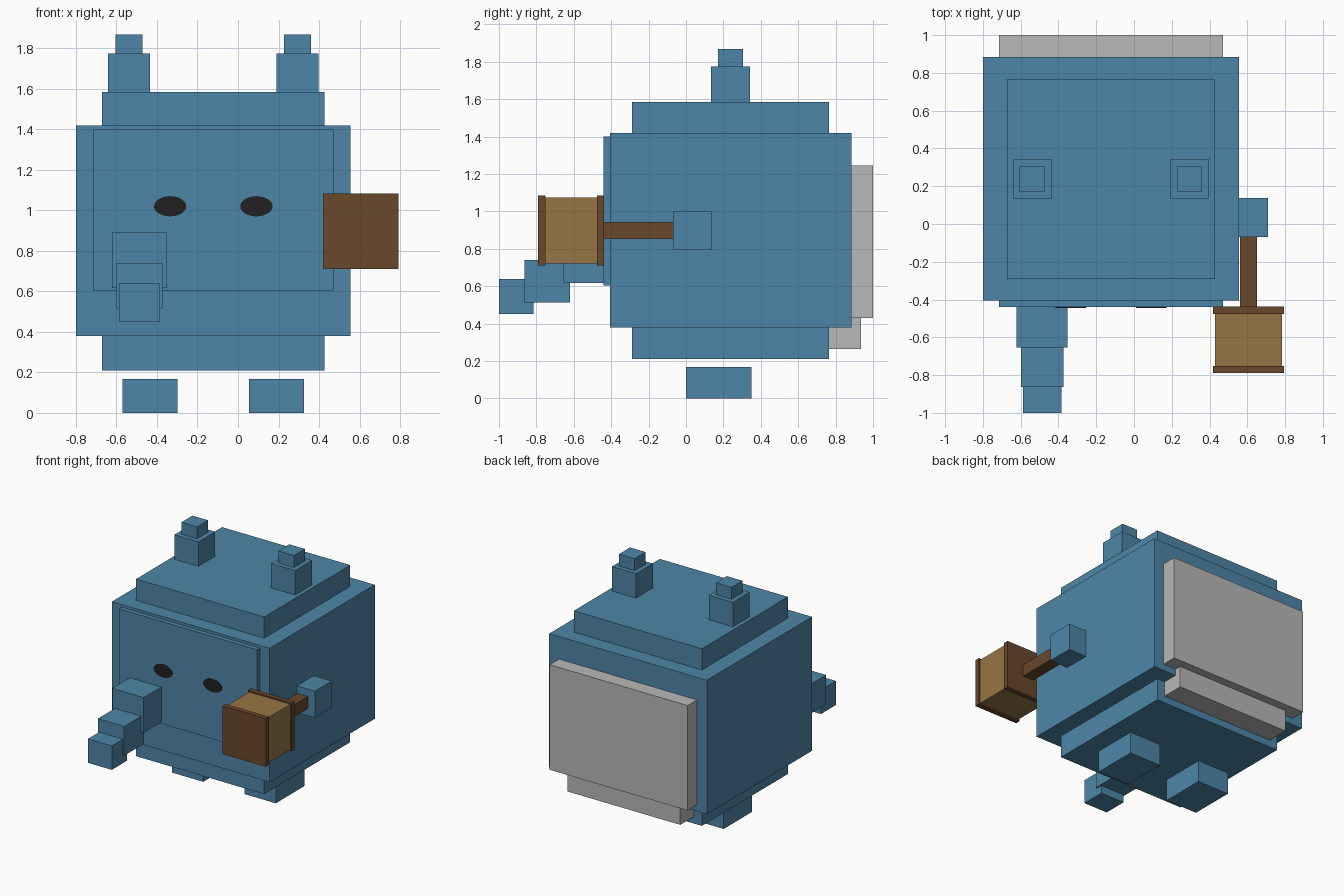
import bpy, bmesh, math

if "Cube" in bpy.data.objects:
    bpy.data.objects.remove(bpy.data.objects["Cube"])

CX = -0.122  # symmetry plane of the creature's body


def mat(name, rgb):
    m = bpy.data.materials.new(name)
    m.diffuse_color = (*rgb, 1.0)
    m.use_nodes = True
    m.node_tree.nodes["Principled BSDF"].inputs["Base Color"].default_value = m.diffuse_color
    return m


BLUE = mat("blue", (0.076, 0.239, 0.392))
GREY = mat("light_grey", (0.48, 0.48, 0.485))
BROWN = mat("dark_brown", (0.141, 0.065, 0.024))
TAN = mat("tan_wood", (0.305, 0.181, 0.061))
BLACK = mat("black", (0.015, 0.015, 0.015))


def finish(bm, name, m):
    bmesh.ops.recalc_face_normals(bm, faces=bm.faces)
    me = bpy.data.meshes.new(name)
    bm.to_mesh(me)
    bm.free()
    me.materials.append(m)
    ob = bpy.data.objects.new(name, me)
    bpy.context.collection.objects.link(ob)
    return ob


def box(name, m, x, y, z):
    """Box from (min, max) ranges on each axis."""
    bm = bmesh.new()
    bmesh.ops.create_cube(bm, size=1)
    for v in bm.verts:
        for i, (lo, hi) in enumerate((x, y, z)):
            v.co[i] = lo if v.co[i] < 0 else hi
    return finish(bm, name, m)


def mid(c, width):
    return (c - width / 2, c + width / 2)


# Body, with a narrower core showing as top and bottom steps
box("body", BLUE, mid(CX, 1.354), (-0.405, 0.885), (0.38, 1.42))
box("body_core", BLUE, mid(CX, 1.10), (-0.29, 0.765), (0.21, 1.585))
box("face_panel", BLUE, mid(CX, 1.186), (-0.44, -0.40), (0.605, 1.40))

# Grey back shell and its lower step
box("back_shell", GREY, mid(CX, 1.186), (0.88, 1.0), (0.43, 1.245))
box("back_shell_lower", GREY, mid(CX, 0.966), (0.755, 0.935), (0.265, 0.432))

# Paired feet, ears and eyes
for side, s in (("left", -1), ("right", 1)):
    box(side + "_foot", BLUE, mid(CX + s * 0.312, 0.27), (0.0, 0.35), (0.0, 0.168))
    ex = CX + s * 0.416
    box(side + "_ear_base", BLUE, mid(ex, 0.206), (0.135, 0.341), (1.575, 1.775))
    box(side + "_ear_tip", BLUE, mid(ex, 0.134), (0.171, 0.305), (1.765, 1.868))

    # Eye: thin elliptical plate on the face panel
    bm = bmesh.new()
    ring = []
    for i in range(24):
        a = 2 * math.pi * i / 24
        ring.append(bm.verts.new((CX + s * 0.213 + 0.08 * math.cos(a), -0.438,
                                  1.02 + 0.05 * math.sin(a))))
    face = bm.faces.new(ring)
    ext = bmesh.ops.extrude_face_region(bm, geom=[face])["geom"]
    for v in ext:
        if isinstance(v, bmesh.types.BMVert):
            v.co.y = -0.444
    finish(bm, side + "_eye", BLACK)

# Stepped limb reaching forward
LX = -0.486
box("limb_upper", BLUE, mid(LX, 0.27), (-0.655, -0.385), (0.617, 0.89))
box("limb_middle", BLUE, mid(LX, 0.226), (-0.863, -0.62), (0.513, 0.74))
box("limb_end", BLUE, mid(LX, 0.204), (-1.0, -0.815), (0.452, 0.638))

# Hand holding a mallet
HX, HZ = 0.606, 0.897
box("hand", BLUE, (0.50, 0.709), (-0.07, 0.137), (0.793, 1.0))
box("mallet_handle", BROWN, mid(HX, 0.092), (-0.46, -0.05), mid(HZ, 0.092))
box("mallet_head", TAN, mid(HX, 0.353), (-0.77, -0.46), mid(HZ, 0.353))
for name, y in (("front", (-0.79, -0.752)), ("back", (-0.476, -0.438))):
    box("mallet_band_" + name, BROWN, mid(HX, 0.374), y, mid(HZ, 0.374))
